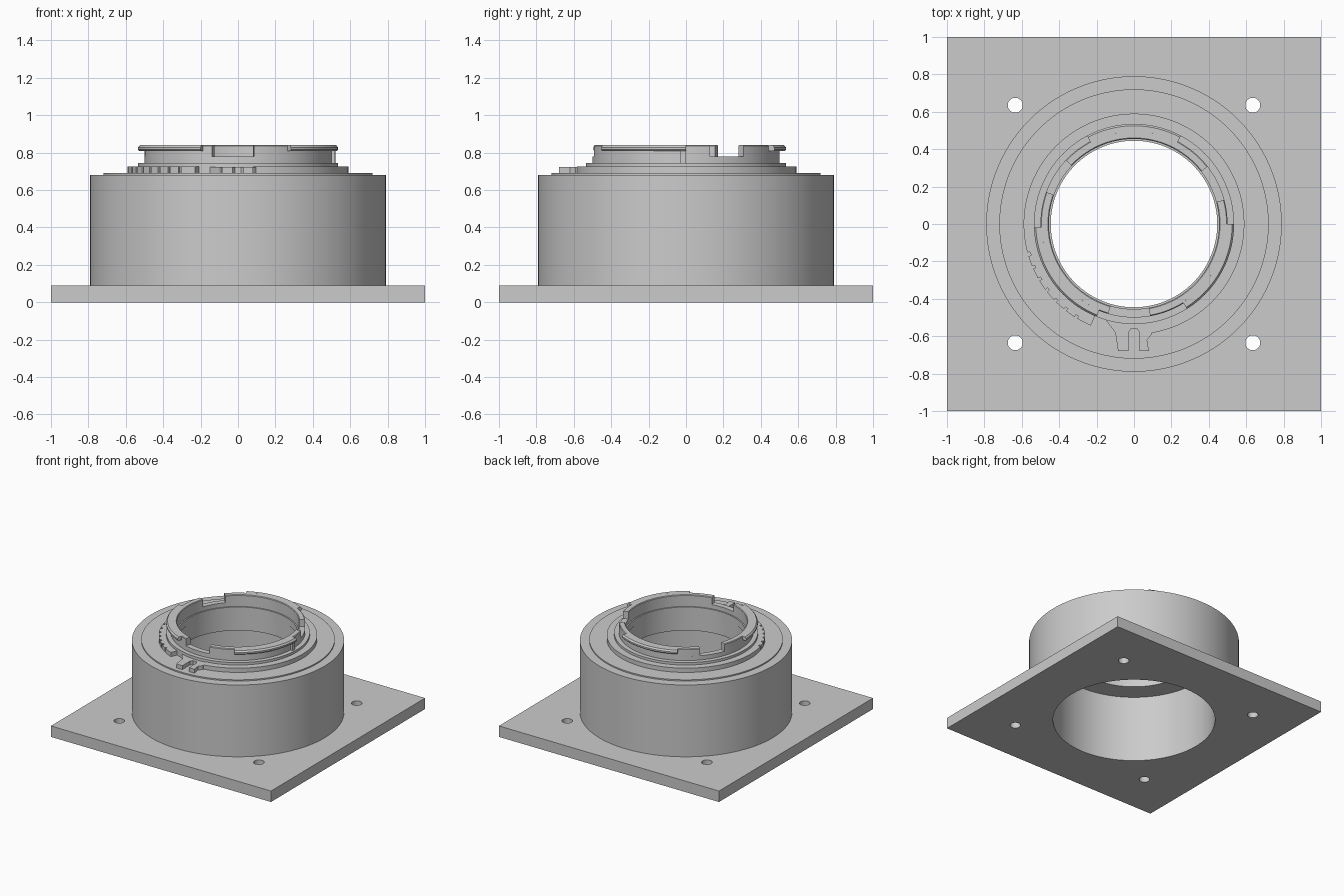
import bpy, bmesh
from math import radians, cos, sin, ceil

cube = bpy.data.objects.get("Cube")
if cube:
    bpy.data.objects.remove(cube, do_unlink=True)

grey = bpy.data.materials.new("plain grey")
grey.use_nodes = True
GREY = (0.6, 0.6, 0.6, 1)
grey.diffuse_color = GREY
grey.node_tree.nodes["Principled BSDF"].inputs["Base Color"].default_value = GREY


def finish(name, bm):
    bmesh.ops.recalc_face_normals(bm, faces=bm.faces)
    mesh = bpy.data.meshes.new(name)
    bm.to_mesh(mesh)
    bm.free()
    mesh.materials.append(grey)
    ob = bpy.data.objects.new(name, mesh)
    bpy.context.collection.objects.link(ob)
    return ob


def activate(ob):
    bpy.ops.object.select_all(action='DESELECT')
    ob.select_set(True)
    bpy.context.view_layer.objects.active = ob


def smooth(ob):
    activate(ob)
    bpy.ops.object.shade_smooth_by_angle(angle=radians(30))


def turned(name, profile, start=0, end=360):
    """Revolve a closed (radius, height) profile, fully or as a capped arc."""
    bm = bmesh.new()
    full = end - start >= 360
    steps = max(1, ceil((end - start) / 2.5))
    rings = []
    for i in range(steps if full else steps + 1):
        a = radians(start + (end - start) * i / steps)
        rings.append([bm.verts.new((r * cos(a), r * sin(a), z)) for r, z in profile])
    n = len(profile)
    for i in range(steps):
        a, b = rings[i], rings[(i + 1) % len(rings)]
        for j in range(n):
            k = (j + 1) % n
            bm.faces.new((a[j], b[j], b[k], a[k]))
    if not full:
        bm.faces.new(rings[0])
        bm.faces.new(rings[-1])
    ob = finish(name, bm)
    smooth(ob)
    return ob


def box_profile(r0, r1, z0, z1):
    return [(r0, z0), (r1, z0), (r1, z1), (r0, z1)]


def prism(name, outline, z0, z1):
    bm = bmesh.new()
    face = bm.faces.new([bm.verts.new((x, y, z0)) for x, y in outline])
    up = bmesh.ops.extrude_face_region(bm, geom=[face])["geom"]
    bmesh.ops.translate(bm, vec=(0, 0, z1 - z0),
                        verts=[v for v in up if isinstance(v, bmesh.types.BMVert)])
    return finish(name, bm)


def circle(x, y, r, n):
    return [(x + r * cos(radians(360 * i / n)), y + r * sin(radians(360 * i / n)))
            for i in range(n)]


# square base plate with a bore and four screw holes
plate = prism("base_plate", [(-1, -1), (1, -1), (1, 1), (-1, 1)], 0, 0.09)
H = 0.635
holes = [(0, 0, 0.61, 144)] + [(x, y, 0.04, 32) for x in (-H, H) for y in (-H, H)]
for x, y, r, n in holes:
    cutter = prism("hole_cutter", circle(x, y, r, n), -0.1, 0.2)
    cutter.hide_render = True
    mod = plate.modifiers.new("hole", 'BOOLEAN')
    mod.operation = 'DIFFERENCE'
    mod.solver = 'EXACT'
    mod.object = cutter
    activate(plate)
    bpy.ops.object.modifier_apply(modifier=mod.name)
    bpy.data.objects.remove(cutter, do_unlink=True)
smooth(plate)

# hollow drum with an inner shoulder and a narrow throat
turned("drum_body", [(0.61, 0.09), (0.79, 0.09), (0.79, 0.68), (0.72, 0.68),
                     (0.72, 0.69), (0.45, 0.69), (0.45, 0.55), (0.61, 0.55)])

# stepped collar
turned("collar_step", [(0.445, 0.69), (0.535, 0.69), (0.535, 0.745), (0.445, 0.745)])
turned("collar_rim", box_profile(0.53, 0.575, 0.69, 0.725), 279, 607)
turned("collar_rim_edge", box_profile(0.57, 0.59, 0.69, 0.725), 279, 555)
for i in range(6):
    a = 197 + i * 7
    turned("rim_grip", box_profile(0.57, 0.59, 0.69, 0.725), a, a + 5.5)
turned("rim_end", box_profile(0.57, 0.59, 0.69, 0.725), 239, 247)

# forked index tab at the front
prism("index_tab", [(-0.15, -0.515), (-0.1, -0.58), (-0.085, -0.68), (-0.03, -0.68),
                    (-0.03, -0.58), (-0.015, -0.56), (0.015, -0.56), (0.03, -0.58),
                    (0.03, -0.68), (0.08, -0.68), (0.07, -0.62), (0.095, -0.59),
                    (0.09, -0.52)], 0.69, 0.722)

# neck with three notches in its upper wall
turned("neck_ring", box_profile(0.455, 0.5, 0.745, 0.78))
for start, end in ((38, 137), (160, 254), (280, 375)):
    turned("neck_wall", [(0.455, 0.78), (0.5, 0.78), (0.5, 0.835),
                         (0.495, 0.84), (0.46, 0.84), (0.455, 0.835)], start, end)

# three outer locking lugs and the rotation stop
for start, end in ((62, 118), (182, 248), (302, 360)):
    turned("locking_lug", [(0.495, 0.81), (0.53, 0.81), (0.535, 0.816),
                           (0.535, 0.828), (0.525, 0.84), (0.495, 0.84)], start, end)
turned("lug_stop", box_profile(0.495, 0.52, 0.745, 0.81), 356.5, 360)
